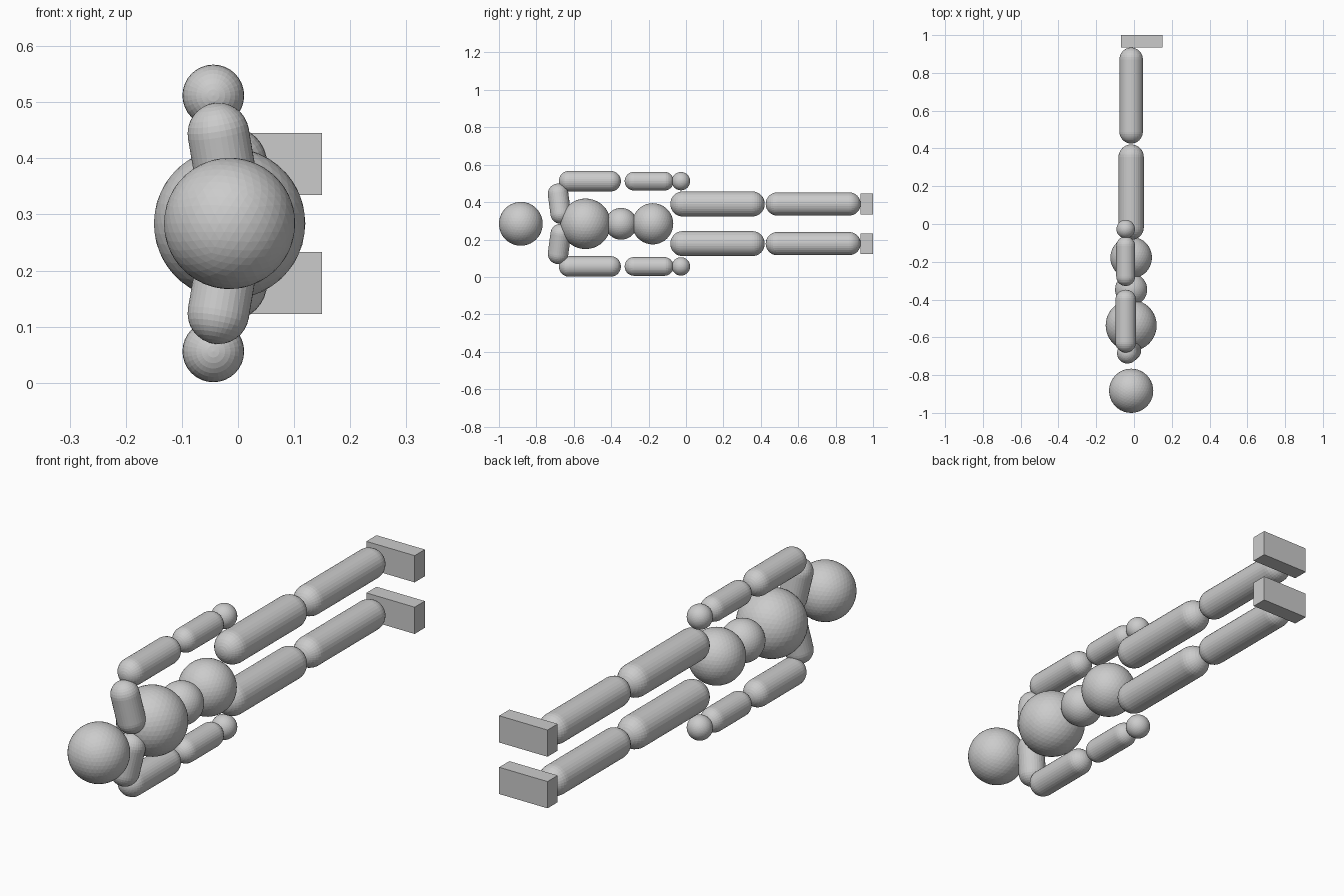
import bpy, bmesh, math
from mathutils import Vector, Matrix

if "Cube" in bpy.data.objects:
    bpy.data.objects.remove(bpy.data.objects["Cube"])

MID_Z = 0.284   # plane of symmetry of the lying figure
BODY_X = -0.015
ARM_X = -0.044


def finish(bm, name):
    mesh = bpy.data.meshes.new(name)
    bm.normal_update()
    bm.to_mesh(mesh)
    bm.free()
    obj = bpy.data.objects.new(name, mesh)
    bpy.context.collection.objects.link(obj)
    return obj


def ball(name, center, radius):
    bm = bmesh.new()
    bmesh.ops.create_icosphere(bm, subdivisions=4, radius=radius)
    obj = finish(bm, name)
    obj.location = center
    return obj


def capsule(name, a, b, radius, sides=32, rings=8):
    """Round-ended limb between cap centres a and b."""
    a, b = Vector(a), Vector(b)
    length = (b - a).length
    arc = [i * math.pi / 2 / rings for i in range(rings + 1)]
    profile = [(radius * math.sin(t), -radius * math.cos(t)) for t in arc]
    profile += [(r, length - z) for r, z in reversed(profile)]
    bm = bmesh.new()
    verts = [bm.verts.new((r, 0, z)) for r, z in profile]
    edges = [bm.edges.new(pair) for pair in zip(verts, verts[1:])]
    bmesh.ops.spin(bm, geom=verts + edges, cent=(0, 0, 0), axis=(0, 0, 1),
                   angle=math.tau, steps=sides)
    bmesh.ops.remove_doubles(bm, verts=bm.verts, dist=1e-5)
    bmesh.ops.recalc_face_normals(bm, faces=bm.faces)
    obj = finish(bm, name)
    obj.rotation_euler = (b - a).to_track_quat('Z', 'Y').to_euler()
    obj.location = a
    return obj


def limb(name, x, z, y_start, y_end, radius):
    """Capsule along y, given its outer tip positions."""
    return capsule(name, (x, y_start + radius, z), (x, y_end - radius, z), radius)


def box(name, low, high):
    low, high = Vector(low), Vector(high)
    bm = bmesh.new()
    bmesh.ops.create_cube(bm, size=1, matrix=Matrix.Diagonal((*(high - low), 1)))
    obj = finish(bm, name)
    obj.location = (low + high) / 2
    return obj


# Head and torso
for name, y, radius in (("head", -0.883, 0.117), ("chest", -0.537, 0.135),
                        ("waist", -0.347, 0.085), ("pelvis", -0.178, 0.11)):
    ball(name, (BODY_X, y, MID_Z), radius)

# Limbs on both sides
for side, s in (("left", 1), ("right", -1)):
    leg_z = MID_Z + s * 0.106
    arm_z = MID_Z + s * 0.228

    # Shoulder and arm
    capsule(f"{side}_shoulder", (BODY_X - 0.002, -0.67, MID_Z + s * 0.055),
            (-0.035, -0.684, MID_Z + s * 0.16), 0.055)
    limb(f"{side}_upper_arm", ARM_X, arm_z, -0.68, -0.348, 0.055)
    limb(f"{side}_forearm", ARM_X, arm_z, -0.328, -0.066, 0.05)
    ball(f"{side}_hand", (ARM_X, -0.027, arm_z), 0.049)

    # Leg and foot
    limb(f"{side}_thigh", BODY_X, leg_z, -0.084, 0.421, 0.067)
    limb(f"{side}_shin", BODY_X, leg_z, 0.426, 0.934, 0.062)
    box(f"{side}_foot", (-0.07, 0.934, leg_z - 0.055), (0.15, 1.0, leg_z + 0.055))
